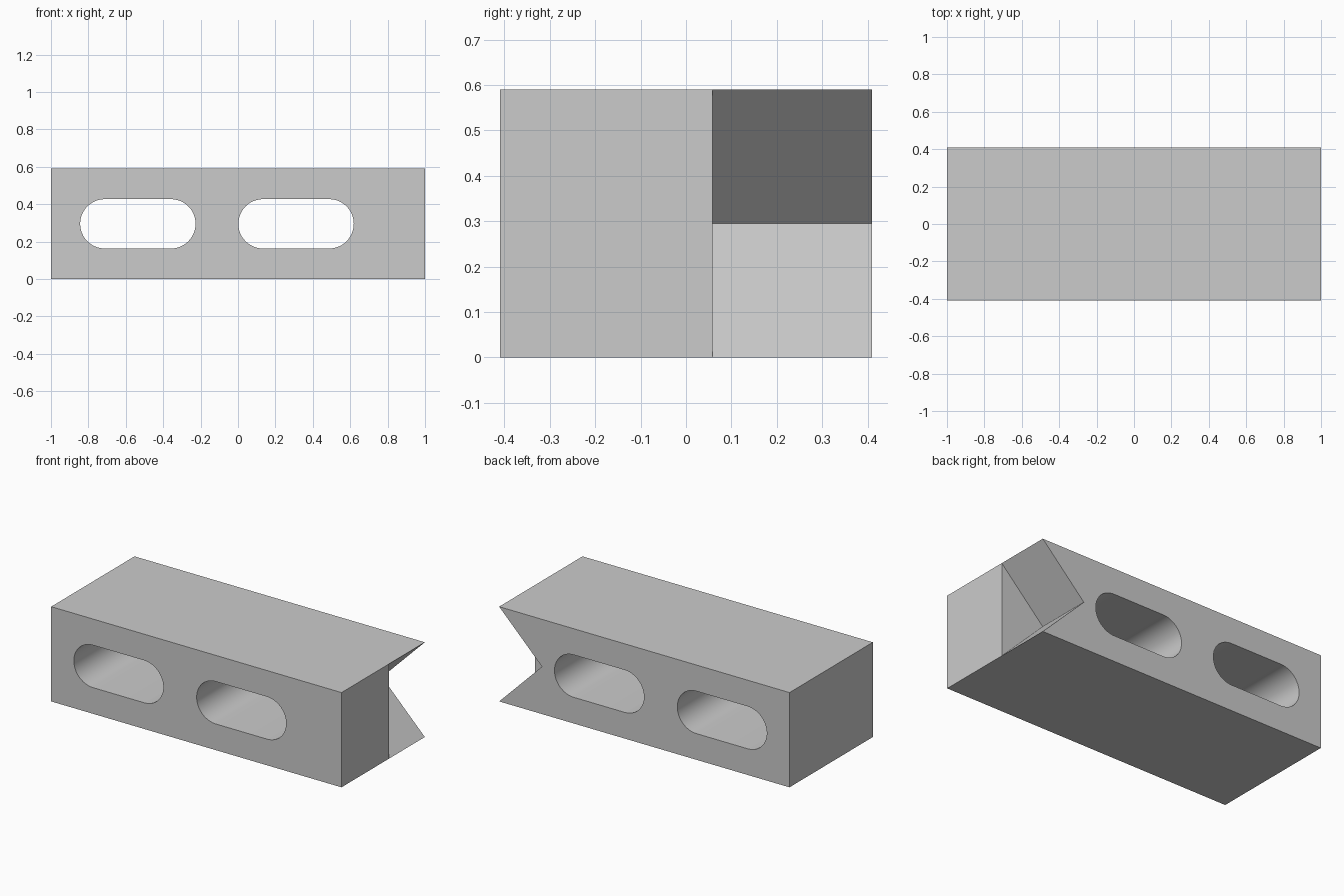
import bpy, bmesh, math
from mathutils import Vector

if "Cube" in bpy.data.objects:
    bpy.data.objects.remove(bpy.data.objects["Cube"], do_unlink=True)

HALF_Y, HEIGHT = 0.41, 0.59
MID = HEIGHT / 2
NOTCH_Y = 0.058      # where the notch begins
RADIUS = 0.132       # slot end radius
SLOT = 0.617         # slot length

grey = bpy.data.materials.new("plain_grey")
grey.use_nodes = True
colour = (0.6, 0.6, 0.6, 1)
grey.diffuse_color = colour
grey.node_tree.nodes["Principled BSDF"].inputs["Base Color"].default_value = colour


def prism(name, profile, y0, y1):
    """Extrude an x-z profile along y."""
    bm = bmesh.new()
    face = bm.faces.new([bm.verts.new((x, y0, z)) for x, z in profile])
    result = bmesh.ops.extrude_face_region(bm, geom=[face])
    verts = [v for v in result["geom"] if isinstance(v, bmesh.types.BMVert)]
    bmesh.ops.translate(bm, verts=verts, vec=Vector((0, y1 - y0, 0)))
    bmesh.ops.recalc_face_normals(bm, faces=bm.faces)
    mesh = bpy.data.meshes.new(name)
    bm.to_mesh(mesh)
    bm.free()
    mesh.materials.append(grey)
    obj = bpy.data.objects.new(name, mesh)
    bpy.context.collection.objects.link(obj)
    return obj


def stadium(left, steps=24):
    """Long round-ended slot outline."""
    ends = ((left + SLOT - RADIUS, -math.pi / 2), (left + RADIUS, math.pi / 2))
    return [(cx + RADIUS * math.cos(start + math.pi * i / steps),
             MID + RADIUS * math.sin(start + math.pi * i / steps))
            for cx, start in ends for i in range(steps + 1)]


# Main block
block = prism("slotted_block", [(-1, 0), (1, 0), (1, HEIGHT), (-1, HEIGHT)],
              -HALF_Y, HALF_Y)

# V notch in the back half of the left end, and two through slots
over = 0.2
cutters = [prism("notch_cutter", [(1 - MID, MID), (1 + over, -over),
                                  (1 + over, HEIGHT + over)], NOTCH_Y, 0.6)]
for left in (-0.844, 0.002):
    cutters.append(prism("slot_cutter", stadium(left), -0.6, 0.6))

bpy.ops.object.select_all(action="DESELECT")
bpy.context.view_layer.objects.active = block
block.select_set(True)
for cutter in cutters:
    cutter.hide_render = True
    mod = block.modifiers.new("cut", "BOOLEAN")
    mod.operation = "DIFFERENCE"
    mod.solver = "EXACT"
    mod.object = cutter
    bpy.ops.object.modifier_apply(modifier=mod.name)
    bpy.data.objects.remove(cutter, do_unlink=True)

# Smooth slot ends, crisp edges
bpy.ops.object.shade_smooth_by_angle(angle=math.radians(30))
